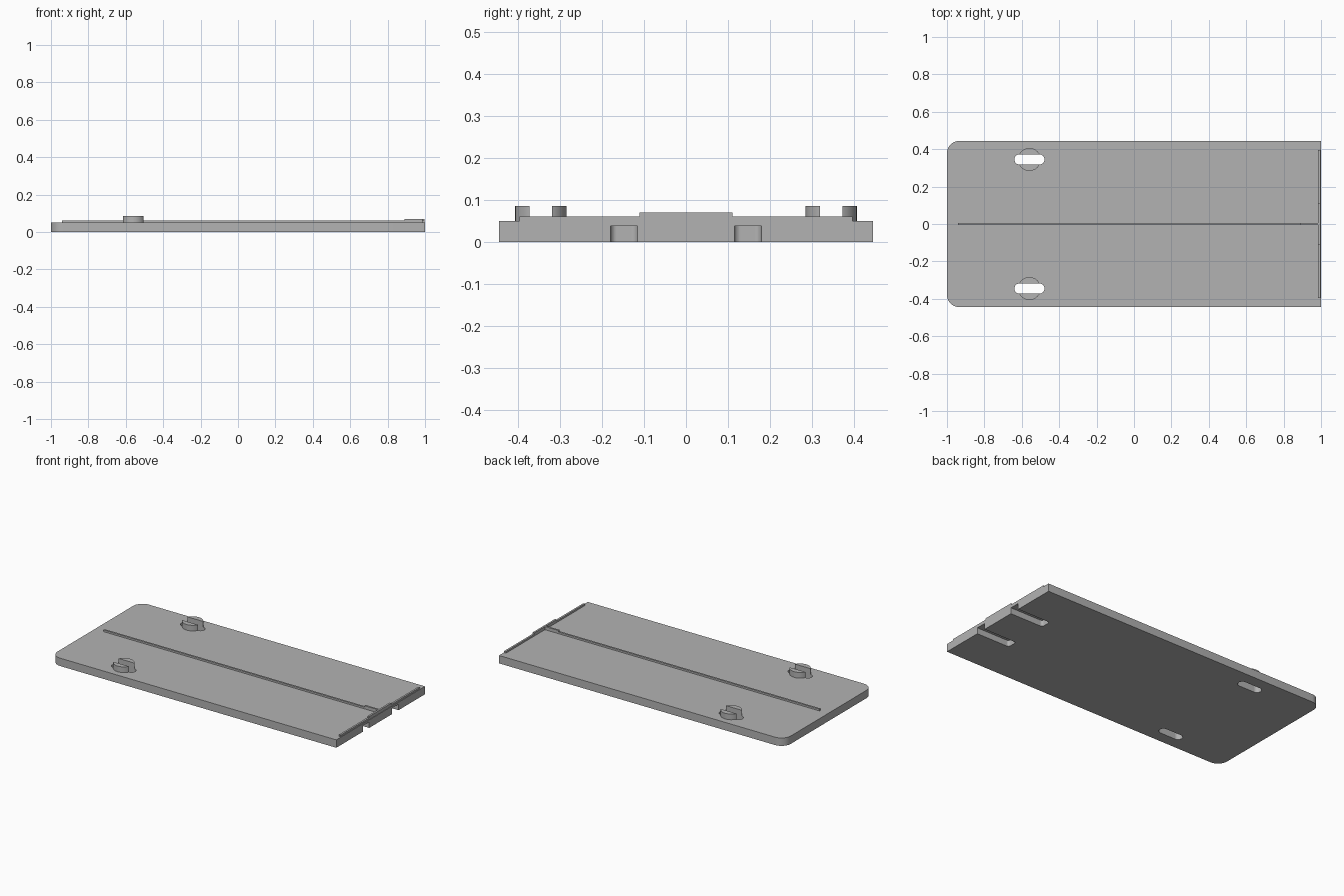
import bpy, bmesh, math

cube = bpy.data.objects.get("Cube")
if cube:
    bpy.data.objects.remove(cube, do_unlink=True)

grey = bpy.data.materials.new("plain grey")
grey.use_nodes = True
colour = (0.45, 0.45, 0.45, 1)
grey.diffuse_color = colour
grey.node_tree.nodes["Principled BSDF"].inputs["Base Color"].default_value = colour


def prism(name, x0, x1, y0, y1, z0, z1, r_left=0, r_right=0, steps=10):
    """Upright block with separately rounded left (-x) and right (+x) corners."""
    corners = [(x1, y1, -1, -1, r_right), (x0, y1, 1, -1, r_left),
               (x0, y0, 1, 1, r_left), (x1, y0, -1, 1, r_right)]
    bm = bmesh.new()
    ring = []
    for i, (x, y, sx, sy, r) in enumerate(corners):
        n = steps if r else 0
        for k in range(n + 1):
            a = math.pi / 2 * (i + k / max(n, 1))
            ring.append(bm.verts.new((x + r * (sx + math.cos(a)),
                                      y + r * (sy + math.sin(a)), z0)))
    base = bm.faces.new(ring)
    top = bmesh.ops.extrude_face_region(bm, geom=[base])["geom"]
    bmesh.ops.translate(bm, vec=(0, 0, z1 - z0),
                        verts=[v for v in top if isinstance(v, bmesh.types.BMVert)])
    bmesh.ops.recalc_face_normals(bm, faces=bm.faces)
    mesh = bpy.data.meshes.new(name)
    bm.to_mesh(mesh)
    bm.free()
    ob = bpy.data.objects.new(name, mesh)
    mesh.materials.append(grey)
    bpy.context.collection.objects.link(ob)
    return ob


def cut(ob, cutter):
    mod = ob.modifiers.new("cut " + cutter.name, "BOOLEAN")
    mod.operation = "DIFFERENCE"
    mod.solver = "EXACT"
    mod.object = cutter
    cutter.hide_render = True
    cutter.hide_viewport = True
    cutter.display_type = "WIRE"


def smooth(ob):
    bpy.ops.object.select_all(action="DESELECT")
    ob.select_set(True)
    bpy.context.view_layer.objects.active = ob
    bpy.ops.object.shade_smooth_by_angle(angle=math.radians(30))


TOP = 0.05
# Base plate, rounded at the left end only
plate = prism("base_plate", -1, 1, -0.444, 0.444, 0, TOP, r_left=0.065)
smooth(plate)

for side, s in (("back", 1), ("front", -1)):
    # Split round boss with a slot running through the plate
    x, y = -0.559, s * 0.345
    boss = prism(side + "_boss", x - 0.061, x + 0.061, y - 0.061, y + 0.061,
                 TOP, 0.086, 0.061, 0.061)
    smooth(boss)
    slot = prism(side + "_slot_cutter", x - 0.08, x + 0.08, y - 0.027, y + 0.027,
                 -0.05, 0.15, 0.026, 0.026)
    cut(boss, slot)
    cut(plate, slot)
    # Underside groove open at the right end
    y = s * 0.147
    groove = prism(side + "_groove_cutter", 0.77, 1.1, y - 0.032, y + 0.032,
                   -0.05, 0.038, r_left=0.015)
    cut(plate, groove)

# Thin ribs on top, taller where they meet
prism("long_rib", -0.94, 0.985, -0.006, 0.006, TOP, 0.061)
prism("long_rib_raised", 0.89, 0.985, -0.006, 0.006, 0.061, 0.07)
prism("end_rib", 0.985, 0.997, -0.396, 0.396, TOP, 0.061)
prism("end_rib_raised", 0.985, 0.997, -0.111, 0.111, 0.061, 0.07)
